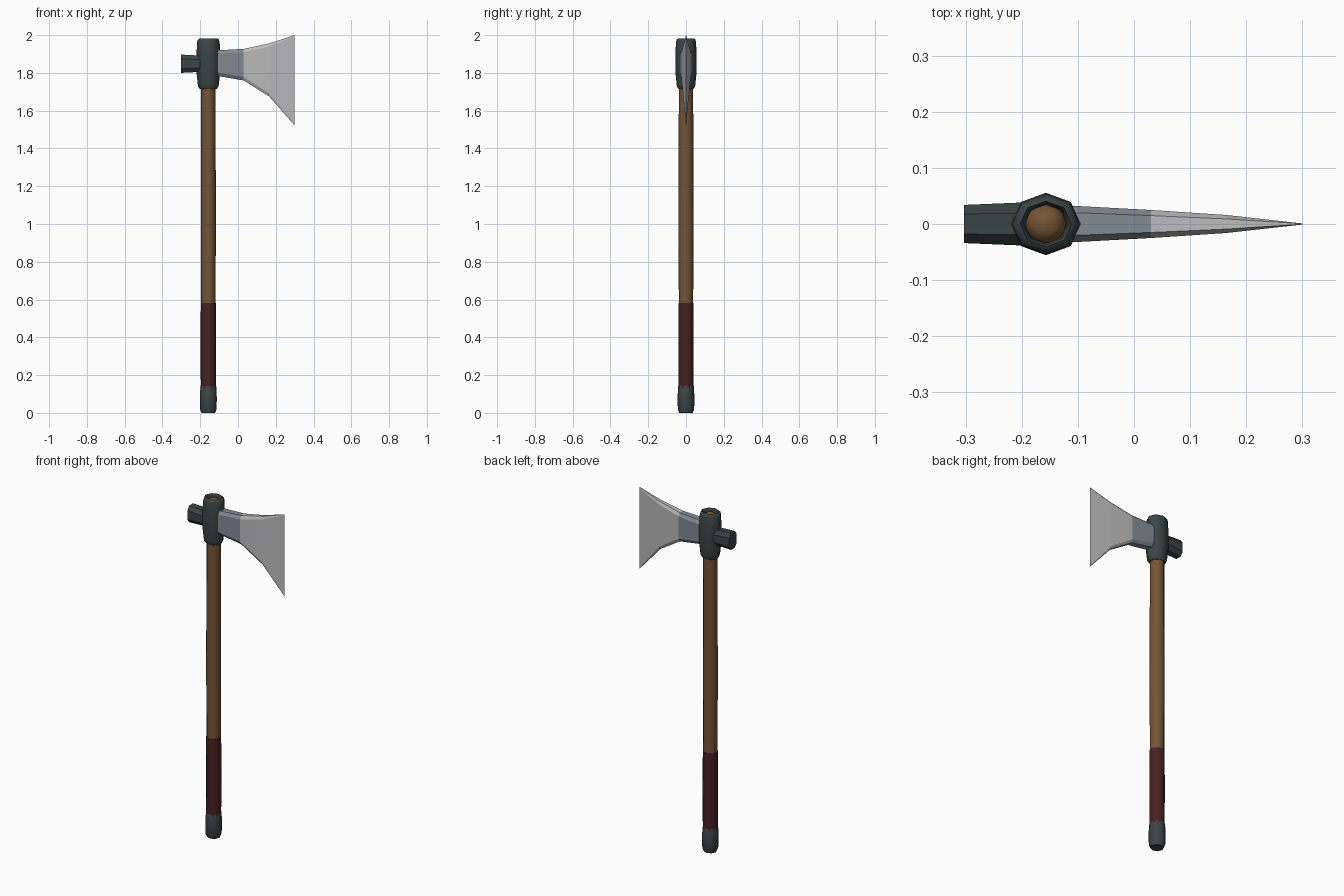
import bpy, bmesh, math

if "Cube" in bpy.data.objects:
    bpy.data.objects.remove(bpy.data.objects["Cube"])

AX = -0.157  # x of the handle axis


def material(name, rgb):
    m = bpy.data.materials.new(name)
    m.diffuse_color = (*rgb, 1)
    m.use_nodes = True
    m.node_tree.nodes["Principled BSDF"].inputs["Base Color"].default_value = m.diffuse_color
    return m


wood = material("wood", (0.175, 0.088, 0.036))
leather = material("dark red leather", (0.062, 0.015, 0.017))
iron = material("dark iron", (0.045, 0.058, 0.058))
steel = material("grey steel", (0.22, 0.26, 0.29))
edge_steel = material("bright steel", (0.50, 0.50, 0.51))


def loft(name, rings, mats, smooth=False, rule=None):
    """Skin a list of closed rings, capping both ends."""
    bm = bmesh.new()
    vr = [[bm.verts.new(p) for p in r] for r in rings]
    n = len(vr[0])
    for a, b in zip(vr, vr[1:]):
        for i in range(n):
            j = (i + 1) % n
            bm.faces.new((a[i], a[j], b[j], b[i]))
    bm.faces.new(vr[0][::-1])
    bm.faces.new(vr[-1])
    bmesh.ops.recalc_face_normals(bm, faces=bm.faces)
    if rule:
        for f in bm.faces:
            f.material_index = rule(f.calc_center_median())
    me = bpy.data.meshes.new(name)
    bm.to_mesh(me)
    bm.free()
    for m in mats:
        me.materials.append(m)
    ob = bpy.data.objects.new(name, me)
    bpy.context.collection.objects.link(ob)
    if smooth:
        bpy.ops.object.select_all(action='DESELECT')
        ob.select_set(True)
        bpy.context.view_layer.objects.active = ob
        bpy.ops.object.shade_smooth_by_angle(angle=math.radians(50))
    return ob


def turned(name, profile, mat, sides=8, ky=1.0, smooth=True):
    """Vertical turned part from (radius, z) pairs."""
    rings = [[(AX + r * math.cos(2 * math.pi * i / sides),
               ky * r * math.sin(2 * math.pi * i / sides), z)
              for i in range(sides)] for r, z in profile]
    return loft(name, rings, [mat], smooth)


def section(x, z0, z1, w, flat, c):
    """Chamfered section across x: half width w, flat top half width, chamfer height c."""
    return [(x, -flat, z0), (x, flat, z0), (x, w, z0 + c), (x, w, z1 - c),
            (x, flat, z1), (x, -flat, z1), (x, -w, z1 - c), (x, -w, z0 + c)]


# Wooden shaft with domed top
turned("shaft", [(0.038, 0.57), (0.040, 1.0), (0.038, 1.72), (0.036, 1.945),
                 (0.031, 1.960), (0.020, 1.970), (0.007, 1.974)], wood, 12)

# Leather grip and iron pommel
turned("grip", [(0.040, 0.13), (0.041, 0.36), (0.040, 0.583)], leather, 12)
turned("pommel", [(0.036, 0.0), (0.043, 0.018), (0.045, 0.075),
                  (0.042, 0.140), (0.039, 0.148)], iron, 8)

# Iron socket: ring-shaped, recessed at the top around the shaft
turned("socket", [(0.045, 1.715), (0.054, 1.727), (0.0565, 1.745), (0.0625, 1.80),
                  (0.0625, 1.90), (0.0600, 1.962), (0.055, 1.977), (0.046, 1.982),
                  (0.041, 1.972), (0.038, 1.945)], iron, 8, 0.89)

# Hammer poll at the back
loft("poll", [section(-0.303, 1.800, 1.897, 0.034, 0.018, 0.022),
              section(-0.207, 1.805, 1.892, 0.038, 0.019, 0.022),
              section(-0.160, 1.805, 1.892, 0.038, 0.019, 0.022)], [iron])

# Axe blade: grey neck, bright flared bit
loft("blade", [section(-0.150, 1.788, 1.919, 0.035, 0.021, 0.018),
               section(-0.100, 1.782, 1.920, 0.032, 0.020, 0.018),
               section(0.030, 1.760, 1.927, 0.025, 0.015, 0.018),
               section(0.165, 1.675, 1.956, 0.016, 0.009, 0.016),
               section(0.300, 1.522, 2.000, 0.001, 0.0005, 0.006)],
     [steel, edge_steel], rule=lambda c: 1 if c.x > 0.03 else 0)
